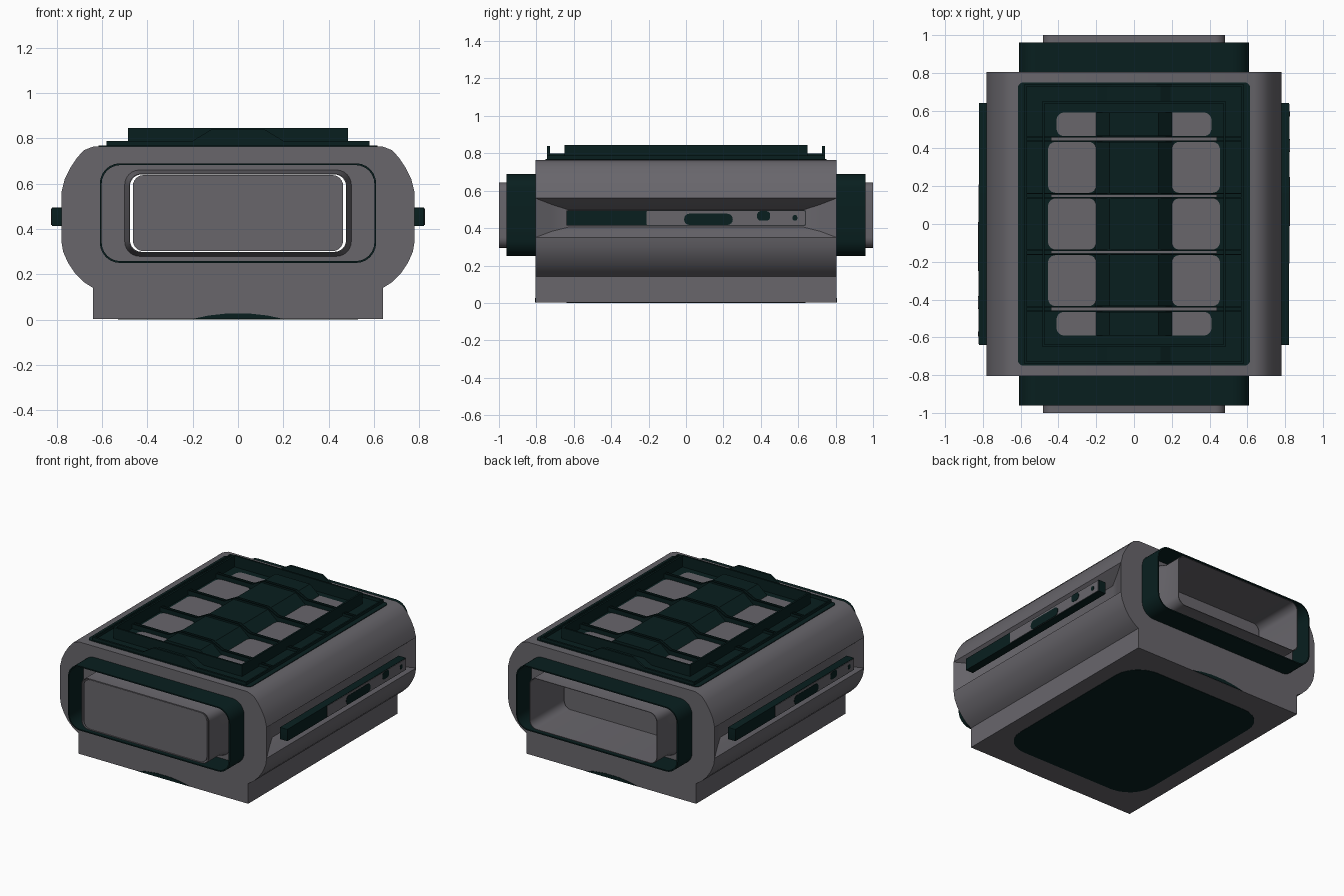
import bpy, bmesh, math

if "Cube" in bpy.data.objects:
    bpy.data.objects.remove(bpy.data.objects["Cube"])


def material(name, rgb):
    m = bpy.data.materials.new(name)
    m.diffuse_color = (*rgb, 1)
    m.use_nodes = True
    m.node_tree.nodes["Principled BSDF"].inputs["Base Color"].default_value = m.diffuse_color
    return m


GREY = material("warm grey", (0.138, 0.132, 0.148))
DARK = material("dark teal", (0.0025, 0.0135, 0.0135))


def shade(ob):
    bpy.ops.object.select_all(action='DESELECT')
    ob.select_set(True)
    bpy.context.view_layer.objects.active = ob
    bpy.ops.object.shade_smooth_by_angle(angle=math.radians(35))


def finish(name, bm, mat, smooth=False):
    bmesh.ops.recalc_face_normals(bm, faces=bm.faces)
    me = bpy.data.meshes.new(name)
    bm.to_mesh(me)
    bm.free()
    me.materials.append(mat)
    ob = bpy.data.objects.new(name, me)
    bpy.context.collection.objects.link(ob)
    if smooth:
        shade(ob)
    return ob


def box(name, x0, x1, y0, y1, z0, z1, mat):
    bm = bmesh.new()
    bmesh.ops.create_cube(bm, size=1)
    for v in bm.verts:
        v.co = (x1 if v.co.x > 0 else x0, y1 if v.co.y > 0 else y0, z1 if v.co.z > 0 else z0)
    return finish(name, bm, mat)


def prism_bm(half, y0, y1):
    """Mirror a right-half x/z profile and extrude it along y."""
    pts = half + [(-x, z) for x, z in reversed(half)]
    bm = bmesh.new()
    a = [bm.verts.new((x, y0, z)) for x, z in pts]
    b = [bm.verts.new((x, y1, z)) for x, z in pts]
    n = len(pts)
    bm.faces.new(a)
    bm.faces.new(b[::-1])
    for i in range(n):
        bm.faces.new((a[i], a[(i + 1) % n], b[(i + 1) % n], b[i]))
    return bm


def prism(name, half, y0, y1, mat):
    return finish(name, prism_bm(half, y0, y1), mat)


def rounded_rect(hw, hh, r, seg=6):
    pts = []
    for k, (sx, sy) in enumerate([(1, 1), (-1, 1), (-1, -1), (1, -1)]):
        for i in range(seg + 1):
            t = math.pi / 2 * (k + i / seg)
            pts.append((sx * (hw - r) + r * math.cos(t), sy * (hh - r) + r * math.sin(t)))
    return pts


def join_loops(name, loops, mat, ring):
    bm = bmesh.new()
    loops = [[bm.verts.new(p) for p in loop] for loop in loops]
    n = len(loops[0])
    pairs = list(zip(loops, loops[1:])) + ([(loops[-1], loops[0])] if ring else [])
    for a, b in pairs:
        for i in range(n):
            bm.faces.new((a[i], a[(i + 1) % n], b[(i + 1) % n], b[i]))
    if not ring:
        bm.faces.new(loops[0])
        bm.faces.new(loops[-1])
    return finish(name, bm, mat, True)


def loft(name, sections, mat, ring, zc=0.47):
    """Rounded rectangles (y, half width, half height, radius) joined along y."""
    return join_loops(name, [[(x, y, zc + z) for x, z in rounded_rect(hw, hh, r)]
                             for y, hw, hh, r in sections], mat, ring)


def flat_pad(name, x0, x1, y0, y1, r, z0, z1, mat):
    """Rounded plate lying flat."""
    shape = rounded_rect((x1 - x0) / 2, (y1 - y0) / 2, r)
    cx, cy = (x0 + x1) / 2, (y0 + y1) / 2
    return join_loops(name, [[(cx + x, cy + y, z) for x, y in shape] for z in (z0, z1)], mat, False)


def side_pad(name, x0, x1, y0, y1, z0, z1, r, mat):
    """Rounded plate standing on the side of the model."""
    shape = rounded_rect((y1 - y0) / 2, (z1 - z0) / 2, r, 4)
    cy, cz = (y0 + y1) / 2, (z0 + z1) / 2
    return join_loops(name, [[(x, cy + y, cz + z) for y, z in shape] for x in (x0, x1)], mat, False)


# Main body with a two-step recess pressed into each long side
shell = [(.64, .002), (.64, .14), (.68, .165), (.72, .205), (.75, .25), (.772, .30), (.78, .35),
         (.78, .56), (.765, .62), (.74, .67), (.71, .715), (.68, .748), (.635, .765)]
bm = prism_bm(shell, -.805, .805)
bm.normal_update()
sides = [f for f in bm.faces if abs(f.calc_center_median().x) > .779]
for px, py, z0, z1 in [(.74, .72, .382, .527), (.70, .63, .405, .498)]:
    bmesh.ops.inset_individual(bm, faces=sides, thickness=.005)
    for f in sides:
        for v in f.verts:
            v.co = (math.copysign(px, v.co.x), math.copysign(py, v.co.y),
                    z1 if v.co.z > .455 else z0)
body = finish("body", bm, GREY)

# Tunnel cut through the body
cutter = loft("tunnel_cutter", [(-.9, .50, .19, .065), (.9, .50, .19, .065)], GREY, False)
cutter.hide_render = True
mod = body.modifiers.new("tunnel", 'BOOLEAN')
mod.operation, mod.solver, mod.object = 'DIFFERENCE', 'EXACT', cutter
bpy.ops.object.select_all(action='DESELECT')
body.select_set(True)
bpy.context.view_layer.objects.active = body
bpy.ops.object.modifier_apply(modifier=mod.name)
bpy.data.objects.remove(cutter)

# Smooth the long curved faces only, keeping the flat ends crisp
shade(body)
for e in body.data.edges:
    ys = [body.data.vertices[i].co.y for i in e.vertices]
    if abs(ys[0]) > .80 and abs(ys[0] - ys[1]) < .001:
        e.use_edge_sharp = True

# Tunnel lining and the block inside it, flush at the front and deep at the back
loft("tunnel_lining", [(-1, .482, .175, .055), (-.86, .482, .175, .055), (-.80, .502, .192, .067),
                       (.80, .502, .192, .067), (.86, .482, .175, .055), (1, .482, .175, .055),
                       (1, .477, .171, .052), (-1, .477, .171, .052)], GREY, True)
loft("tunnel_block", [(-.998, .464, .168, .048), (.65, .464, .168, .048)], GREY, False)

# Thin dark collars round both tunnel mouths, with the dark sliver at the foot
for s, end in ((-1, "front"), (1, "back")):
    loft(end + "_collar", [(s * .80, .61, .22, .09), (s * .96, .61, .22, .09),
                           (s * .96, .602, .212, .083), (s * .80, .602, .212, .083)], DARK, True)
    prism(end + "_foot_sliver", [(.2, .003), (.13, .018), (.05, .027)],
          s * .803, s * .808, DARK)

# Side rails: dark bar, grey cover plate and dark slots, turned 180 degrees for the other side
for s, side in ((1, "right"), (-1, "left")):
    def rail_part(name, x0, x1, y0, y1, z0, z1, r, mat):
        xs, ys = sorted((s * x0, s * x1)), sorted((s * y0, s * y1))
        side_pad(side + "_" + name, *xs, *ys, z0, z1, r, mat)
    rail_part("rail", .765, .82, -.64, .64, .413, .494, .002, DARK)
    rail_part("rail_cover", .82, .823, -.21, .635, .417, .491, .002, GREY)
    for i, (y0, y1, z0, z1, r) in enumerate([(-.01, .25, .417, .477, .028), (.38, .45, .44, .491, .02),
                                             (.57, .595, .44, .47, .011)]):
        rail_part("rail_slot_%d" % i, .823, .825, y0, y1, z0, z1, r, DARK)

# Roof cover sheet with a low rim
flat_pad("roof_sheet", -.615, .615, -.75, .75, .03, .76, .769, DARK)
for s in (-1, 1):
    tag = "right" if s > 0 else "left"
    box(tag + "_roof_rim", *sorted((s * .57, s * .58)), -.735, .735, .76, .787, DARK)

# Raised thin frame on the roof
for s in (-1, 1):
    tag = "right" if s > 0 else "left"
    box(tag + "_roof_frame", *sorted((s * .473, s * .485)), -.65, .65, .76, .845, DARK)
    tag = "back" if s > 0 else "front"
    box(tag + "_roof_frame", -.485, .485, *sorted((s * .638, s * .65)), .76, .845, DARK)
    # End lip with a raised middle
    prism(tag + "_roof_lip", [(.58, .76), (.58, .789), (.2, .789), (.12, .838)],
          s * .728, s * .742, DARK)
    prism(tag + "_roof_shelf", [(.2, .765), (.14, .80)], s * .65, s * .728, DARK)

# Roof cells: central humps flanked by grey tiles
cells = [(-.59, -.465), (-.435, -.165), (-.135, .135), (.165, .435), (.465, .59)]
for i, (y0, y1) in enumerate(cells):
    prism("roof_hump_%d" % i, [(.21, .765), (.13, .832)], y0, y1, DARK)
    x0, x1 = (.17, .41) if i in (0, 4) else (.20, .455)
    for s in (-1, 1):
        flat_pad("roof_tile_%d_%s" % (i, "right" if s > 0 else "left"),
                 *sorted((s * x0, s * x1)), y0, y1, .04, .765, .772, GREY)

# Cross ribs between the cells: grey strip between two dark humped blades
for i, y in enumerate((-.45, -.15, .15, .45)):
    box("rib_strip_%d" % i, -.44, .44, y - .007, y + .007, .765, .79, GREY)
    for s in (-1, 1):
        prism("rib_blade_%d_%s" % (i, "back" if s > 0 else "front"),
              [(.575, .765), (.575, .786), (.475, .786), (.475, .80), (.2, .80), (.12, .842)],
              y + s * .008, y + s * .014, DARK)

# Dark pad under the base
flat_pad("base_pad", -.53, .53, -.64, .64, .18, 0, .004, DARK)
